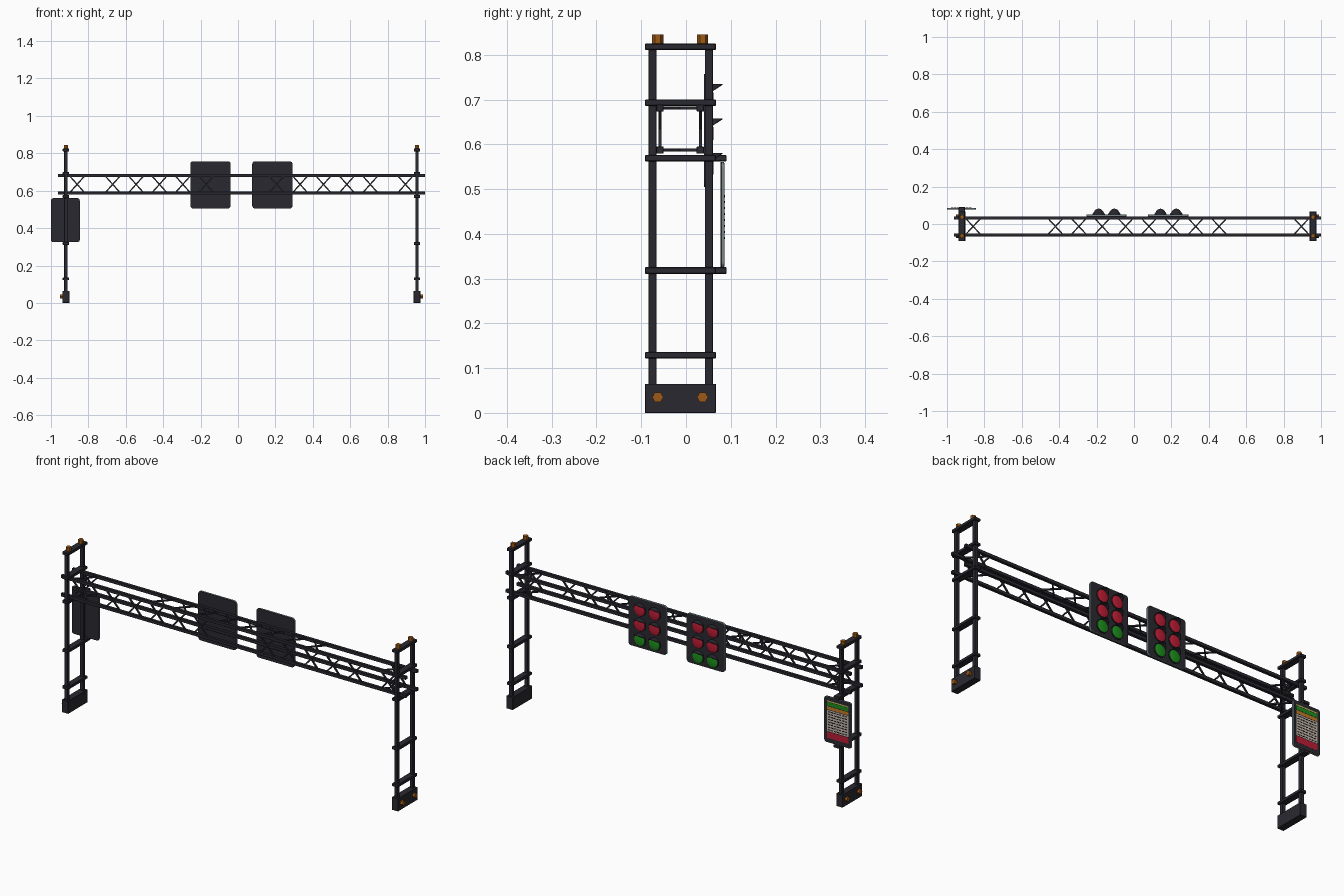
import bpy, bmesh, math
from mathutils import Matrix, Vector

if "Cube" in bpy.data.objects:
    bpy.data.objects.remove(bpy.data.objects["Cube"])


def mat(name, r, g, b):
    m = bpy.data.materials.new(name)
    m.diffuse_color = (r, g, b, 1)
    m.use_nodes = True
    m.node_tree.nodes["Principled BSDF"].inputs["Base Color"].default_value = m.diffuse_color
    return m


DARK = mat("dark_steel", 0.022, 0.022, 0.030)
BLACK = mat("black", 0.01, 0.01, 0.012)
RIM = mat("grey_rim", 0.19, 0.24, 0.25)
BRONZE = mat("bronze_bolt", 0.33, 0.10, 0.008)
RED = mat("red", 0.50, 0.012, 0.035)
GREEN = mat("green", 0.012, 0.27, 0.012)
ORANGE = mat("orange", 0.55, 0.20, 0.02)
BEIGE = mat("beige", 0.55, 0.47, 0.40)
YELLOW = mat("yellow", 0.55, 0.50, 0.12)


def finish(name, bm, material):
    bmesh.ops.recalc_face_normals(bm, faces=bm.faces)
    me = bpy.data.meshes.new(name)
    bm.to_mesh(me)
    bm.free()
    me.materials.append(material)
    ob = bpy.data.objects.new(name, me)
    bpy.context.collection.objects.link(ob)
    return ob


def add_box(bm, lo, hi):
    c = [(a + b) / 2 for a, b in zip(lo, hi)]
    s = [b - a for a, b in zip(lo, hi)]
    bmesh.ops.create_cube(bm, size=1, matrix=Matrix.Translation(c) @ Matrix.Diagonal((*s, 1)))


def box(name, lo, hi, material, bevel=0):
    bm = bmesh.new()
    add_box(bm, lo, hi)
    if bevel:
        bmesh.ops.bevel(bm, geom=bm.edges[:], offset=bevel, segments=1, affect='EDGES')
    return finish(name, bm, material)


def plate(name, x0, x1, z0, z1, y0, y1, r, material):
    """Upright plate with rounded corners."""
    bm = bmesh.new()
    verts = []
    for i, (cx, cz) in enumerate([(x1 - r, z1 - r), (x0 + r, z1 - r), (x0 + r, z0 + r), (x1 - r, z0 + r)]):
        for k in range(5):
            a = math.radians(90 * i + 22.5 * k)
            verts.append(bm.verts.new((cx + r * math.cos(a), y0, cz + r * math.sin(a))))
    face = bm.faces.new(verts)
    new = bmesh.ops.extrude_face_region(bm, geom=[face])["geom"]
    bmesh.ops.translate(bm, vec=(0, y1 - y0, 0), verts=[v for v in new if isinstance(v, bmesh.types.BMVert)])
    return finish(name, bm, material)


def cylinder(name, centre, axis, depth, r, sides, material):
    bm = bmesh.new()
    rot = Vector((0, 0, 1)).rotation_difference(Vector(axis)).to_matrix().to_4x4()
    bmesh.ops.create_cone(bm, cap_ends=True, segments=sides, radius1=r, radius2=r, depth=depth,
                          matrix=Matrix.Translation(centre) @ rot)
    return finish(name, bm, material)


# Two ladder-like towers
for side, px in ((-1, -0.92), (1, 0.957)):
    tag = "left" if side < 0 else "right"
    for y in (-0.075, 0.051):
        box(tag + "_post", (px - 0.009, y - 0.009, 0.03), (px + 0.009, y + 0.009, 0.815), DARK, 0.001)
    for z in (0.129, 0.318, 0.569, 0.693, 0.818):
        y1 = 0.091 if side < 0 and z in (0.318, 0.569) else 0.067
        box(tag + "_rung", (px - 0.017, -0.092, z - 0.0075), (px + 0.017, y1, z + 0.0075), DARK, 0.002)
    box(tag + "_base", (px - 0.018, -0.092, 0), (px + 0.018, 0.067, 0.065), DARK, 0.001)
    for y in (-0.063, 0.037):
        cylinder(tag + "_base_bolt", (px + side * 0.023, y, 0.035), (1, 0, 0), 0.016, 0.0125, 6, BRONZE)
        cylinder(tag + "_top_bolt", (px, y, 0.834), (0, 0, 1), 0.022, 0.0125, 6, BRONZE)

# Truss chords
YS, ZS = (-0.058, 0.032), (0.587, 0.681)
for y in YS:
    for z in ZS:
        box("truss_chord", (-0.963, y - 0.008, z - 0.008), (1.0, y + 0.008, z + 0.008), DARK, 0.001)


# Crossed braces: full set on the front and top, end crosses on all faces
def brace(bm, a, b, t=0.007):
    a, b = Vector(a), Vector(b)
    d = b - a
    rot = d.to_track_quat('Z', 'Y').to_matrix().to_4x4()
    bmesh.ops.create_cube(bm, size=1, matrix=Matrix.Translation((a + b) / 2) @ rot
                          @ Matrix.Diagonal((t, t, d.length, 1)))


ends = (-0.86, 0.895)
upright_x = [-0.67 + 0.125 * i for i in range(5)] + [0.207 + 0.125 * i for i in range(5)]
flat_x = [-0.42 + 0.125 * i for i in range(8)]
bm = bmesh.new()
for s in (-0.042, 0.042):
    for y in YS:
        for x in (*ends, *(upright_x if y < 0 else ())):
            brace(bm, (x - s, y, ZS[0]), (x + s, y, ZS[1]))
    for z in ZS:
        for x in (*ends, *(flat_x if z > 0.6 else ())):
            brace(bm, (x - s, YS[0], z), (x + s, YS[1], z))
finish("truss_braces", bm, DARK)


# Signal eyebrow hood, long at the top and vanishing toward the sides
def hood(cx, cz, y0, r=0.034):
    bm = bmesh.new()
    rows = []
    for k in range(13):
        a = math.radians(25 + 130 * k / 12)
        length = 0.002 + 0.029 * max(0, (math.sin(a) - 0.42) / 0.58)
        x, z = cx + r * math.cos(a), cz + r * math.sin(a)
        rows.append((bm.verts.new((x, y0, z)), bm.verts.new((x, y0 + length, z))))
    for p, q in zip(rows, rows[1:]):
        bm.faces.new((p[0], p[1], q[1], q[0]))
    ob = finish("signal_hood", bm, DARK)
    ob.modifiers.new("thickness", 'SOLIDIFY').thickness = 0.002


# Two signal heads facing the rear
for cx in (-0.147, 0.184):
    plate("signal_back", cx - 0.108, cx + 0.108, 0.505, 0.757, 0.040, 0.042, 0.015, DARK)
    plate("signal_rim", cx - 0.108, cx + 0.108, 0.505, 0.757, 0.042, 0.0505, 0.015, RIM)
    plate("signal_face", cx - 0.106, cx + 0.106, 0.507, 0.755, 0.049, 0.051, 0.013, DARK)
    for z, m in ((0.701, RED), (0.624, RED), (0.547, GREEN)):
        for dx in (-0.042, 0.042):
            cylinder("lens_housing", (cx + dx, 0.053, z), (0, 1, 0), 0.006, 0.033, 20, DARK)
            bm = bmesh.new()
            bmesh.ops.create_uvsphere(bm, u_segments=20, v_segments=10, radius=0.031,
                                      matrix=Matrix.Translation((cx + dx, 0.056, z)) @ Matrix.Diagonal((1, 0.18, 1, 1)))
            for f in bm.faces:
                f.smooth = True
            finish("signal_lens", bm, m)
            hood(cx + dx, z, 0.051)

# Information board on the left tower
plate("board_back", -1.0, -0.846, 0.325, 0.56, 0.077, 0.080, 0.012, DARK)
plate("board_rim", -1.0, -0.846, 0.325, 0.56, 0.080, 0.085, 0.012, RIM)
plate("board_face", -0.998, -0.848, 0.327, 0.558, 0.084, 0.086, 0.011, DARK)
X0, X1 = -0.984, -0.862
for name, z0, z1, m in (("yellow_strip", 0.535, 0.541, YELLOW), ("green_strip", 0.514, 0.533, GREEN),
                        ("orange_strip", 0.495, 0.511, ORANGE), ("display_field", 0.383, 0.492, BEIGE),
                        ("red_strip", 0.348, 0.38, RED)):
    box(name, (X0, 0.0855, z0), (X1, 0.0865, z1), m)

# Dark dashes in rows across the display
bm = bmesh.new()
for row in range(8):
    z = 0.391 + row * 0.0133
    for col in range(7):
        x = X0 + 0.012 + col * 0.016 + (row % 2) * 0.002
        add_box(bm, (x - 0.006, 0.086, z - 0.0024), (x + 0.006, 0.087, z + 0.0024))
finish("display_dashes", bm, BLACK)
